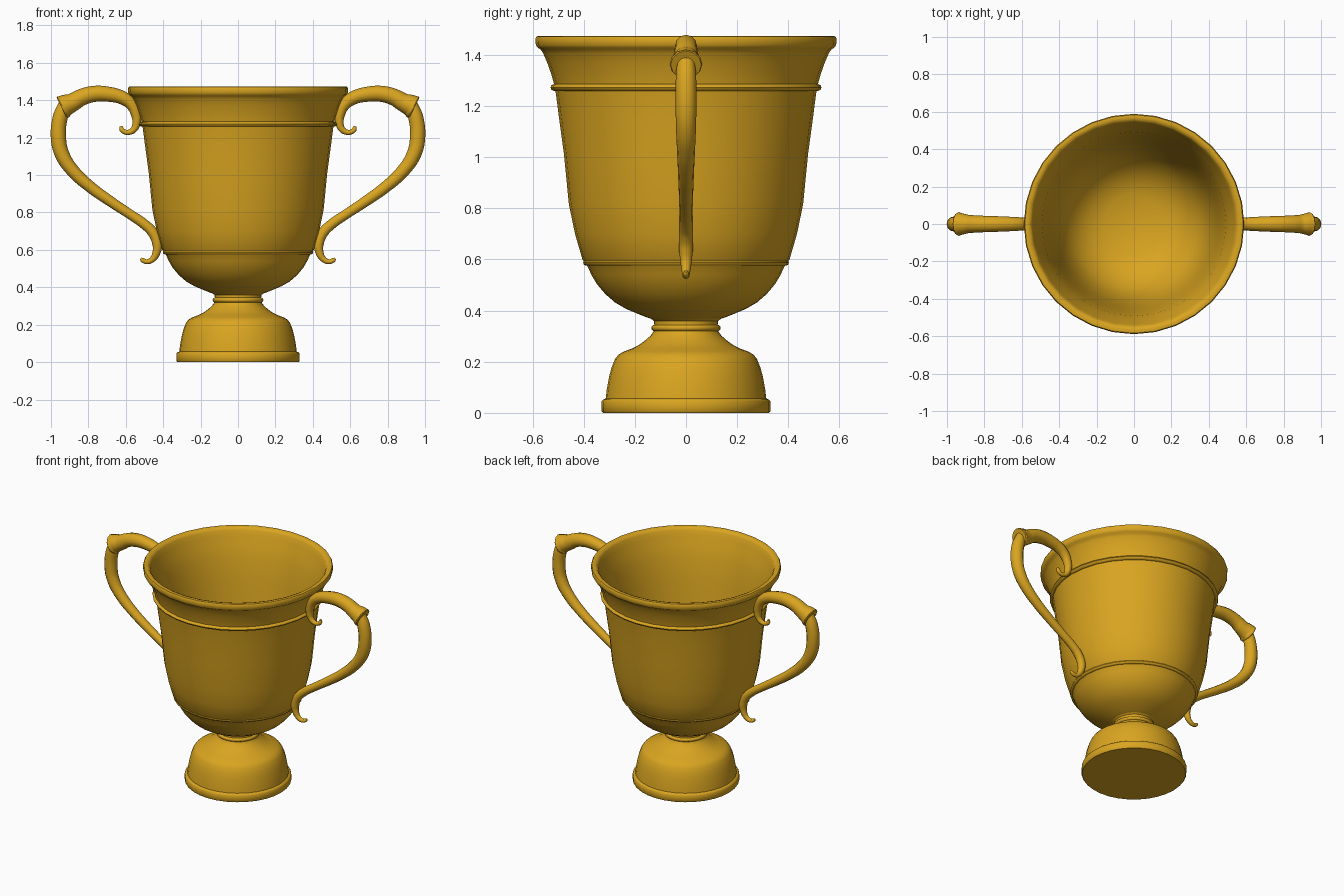
import bpy, bmesh, math
from mathutils import Matrix

if "Cube" in bpy.data.objects:
    bpy.data.objects.remove(bpy.data.objects["Cube"])

gold = bpy.data.materials.new("gold")
gold.diffuse_color = (0.70, 0.376, 0.0145, 1)
gold.use_nodes = True
gold.node_tree.nodes["Principled BSDF"].inputs["Base Color"].default_value = gold.diffuse_color


def lathe(name, profile, closed=False, steps=32):
    """Revolve an (r, z) profile around the z axis."""
    bm = bmesh.new()
    vs = [bm.verts.new((r, 0, z)) for r, z in profile]
    es = [bm.edges.new(p) for p in zip(vs, vs[1:])]
    if closed:
        es.append(bm.edges.new((vs[-1], vs[0])))
    bmesh.ops.spin(bm, geom=vs + es, cent=(0, 0, 0), axis=(0, 0, 1),
                   angle=math.tau, steps=steps, use_merge=False)
    bmesh.ops.remove_doubles(bm, verts=bm.verts[:], dist=1e-4)
    bmesh.ops.recalc_face_normals(bm, faces=bm.faces[:])
    me = bpy.data.meshes.new(name)
    bm.to_mesh(me)
    bm.free()
    ob = bpy.data.objects.new(name, me)
    bpy.context.collection.objects.link(ob)
    finish(ob)
    return ob


def select(ob):
    bpy.ops.object.select_all(action='DESELECT')
    ob.select_set(True)
    bpy.context.view_layer.objects.active = ob


def finish(ob):
    ob.data.materials.clear()
    ob.data.materials.append(gold)
    select(ob)
    bpy.ops.object.shade_smooth_by_angle(angle=math.radians(40))


def ring(name, radius, z, rr, rz):
    """Rounded band around the cup."""
    pts = [(radius + rr * math.cos(a), z + rz * math.sin(a))
           for a in (math.tau * i / 10 for i in range(10))]
    return lathe(name, pts, closed=True)


def tube(name, pts):
    """Tapered tube through (x, z, radius) points, mirrored to the other side."""
    cu = bpy.data.curves.new(name, 'CURVE')
    cu.dimensions = '3D'
    cu.bevel_depth = 1.0
    cu.bevel_resolution = 4
    cu.resolution_u = 5
    cu.use_fill_caps = True
    sp = cu.splines.new('BEZIER')
    sp.bezier_points.add(len(pts) - 1)
    for bp, (x, z, r) in zip(sp.bezier_points, pts):
        bp.co = (x, 0, z)
        bp.radius = r
        bp.handle_left_type = bp.handle_right_type = 'AUTO'
    ob = bpy.data.objects.new(name, cu)
    bpy.context.collection.objects.link(ob)
    select(ob)
    bpy.ops.object.convert(target='MESH')
    ob = bpy.context.view_layer.objects.active
    finish(ob)
    ob.modifiers.new("mirror", 'MIRROR').use_mirror_merge = False
    return ob


# foot: plinth, domed base and neck
lathe("foot", [(0, 0), (.325, 0), (.33, .006), (.33, .045), (.325, .052), (.314, .056),
               (.31, .09), (.301, .14), (.292, .175), (.278, .21), (.265, .227),
               (.245, .239), (.21, .252), (.18, .268), (.155, .287), (.138, .303),
               (.127, .318), (.124, .345), (.126, .36), (.14, .37), (0, .385)])
ring("neck_ring", .122, .332, .014, .013)

# bowl: outer wall, flared lip, inner wall and floor
lathe("bowl", [(0, .362), (.125, .364), (.155, .374), (.19, .388), (.235, .407), (.278, .432),
               (.315, .464), (.348, .503), (.37, .54), (.385, .573), (.405, .6),
               (.434, .70), (.458, .816), (.477, 1.01), (.496, 1.15), (.509, 1.25),
               (.517, 1.29), (.527, 1.325), (.541, 1.365), (.558, 1.405), (.568, 1.42),
               (.58, 1.428), (.587, 1.438), (.589, 1.462), (.584, 1.472), (.57, 1.474),
               (.553, 1.468), (.545, 1.455), (.535, 1.425), (.515, 1.365), (.492, 1.29),
               (.472, 1.15), (.452, 1.01), (.432, .816), (.408, .70), (.378, .6),
               (.345, .54), (.30, .485), (.24, .44), (.16, .41), (0, .395)])
ring("lower_band", .388, .587, .014, .012)
ring("upper_band", .511, 1.272, .019, .014)

# upper handle arm: curl at the cup, arch, flared collar
tube("upper_handle", [(.625, 1.262, .008), (.621, 1.243, .013), (.605, 1.231, .013),
                      (.583, 1.229, .014), (.556, 1.245, .018), (.542, 1.283, .023),
                      (.548, 1.335, .028), (.57, 1.378, .032), (.615, 1.412, .036),
                      (.69, 1.432, .040), (.77, 1.434, .043), (.838, 1.415, .045),
                      (.885, 1.388, .049), (.925, 1.371, .059), (.937, 1.364, .064),
                      (.943, 1.361, .060)])

# lower handle arm: grip sweeping down to the curl
tube("lower_handle", [(.925, 1.375, .036), (.95, 1.31, .040), (.96, 1.20, .041),
                      (.94, 1.11, .039), (.882, 1.022, .035), (.79, .937, .031),
                      (.68, .858, .028), (.58, .792, .026), (.50, .737, .027),
                      (.455, .692, .028), (.432, .635, .027), (.437, .583, .021),
                      (.458, .549, .016), (.487, .537, .013), (.511, .546, .012),
                      (.520, .555, .006)])
